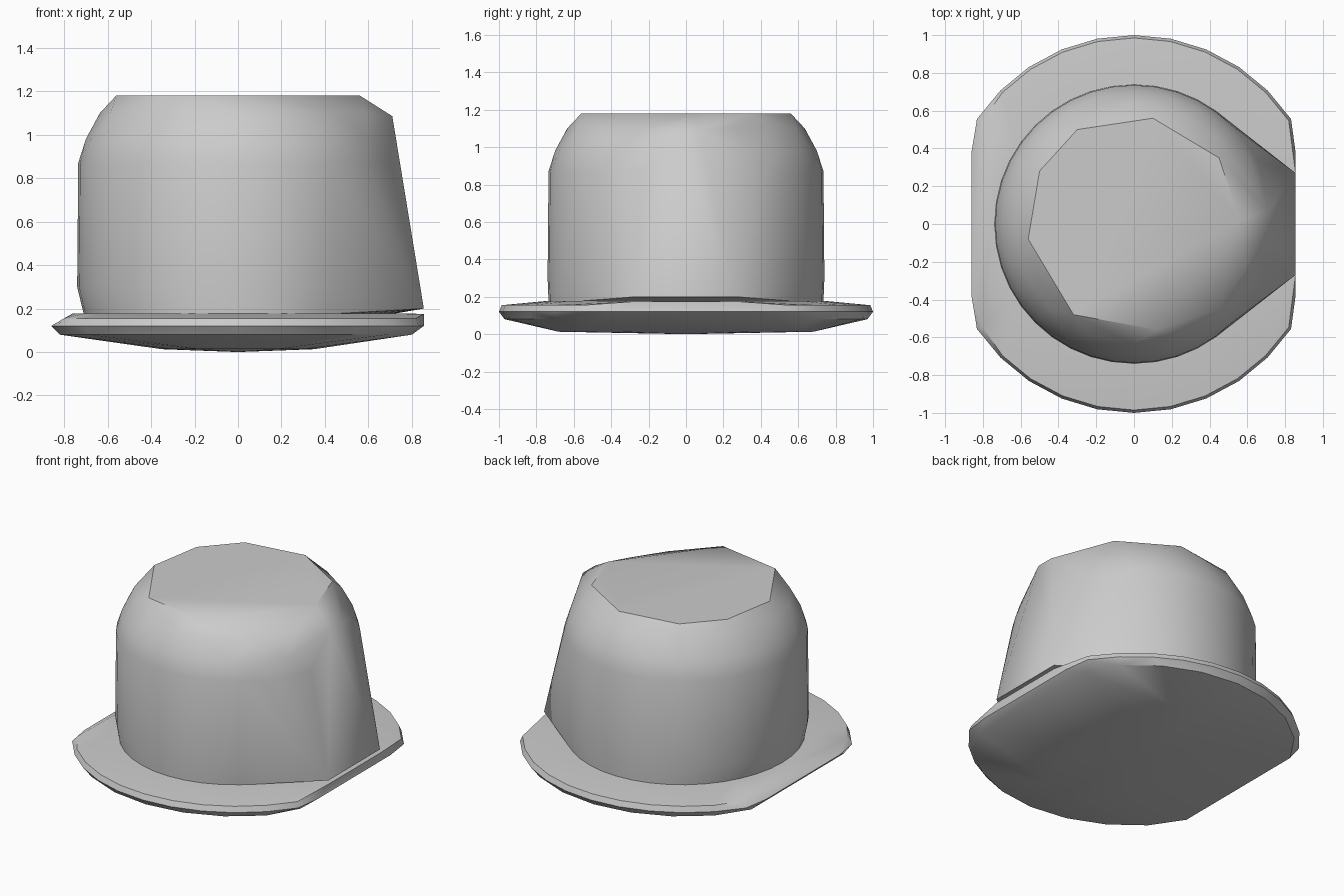
import bpy
import bmesh
from math import sin, cos, tau, radians

old = bpy.data.objects.get("Cube")
if old:
    bpy.data.objects.remove(old, do_unlink=True)

grey = bpy.data.materials.new("plain grey")
grey.use_nodes = True
colour = (0.6, 0.6, 0.6, 1)
grey.diffuse_color = colour
grey.node_tree.nodes["Principled BSDF"].inputs["Base Color"].default_value = colour


def ring(rx, ry, z, sides, left=-9, right=9):
    """Oval ring of points, with x held between two flat sides."""
    pts = []
    for i in range(sides):
        a = tau * i / sides
        pts.append((min(max(rx * cos(a), left), right), ry * sin(a), z))
    return pts


def hull_part(name, points, angle):
    """Closed convex part wrapped around the points."""
    bm = bmesh.new()
    for p in points:
        bm.verts.new(p)
    bmesh.ops.remove_doubles(bm, verts=bm.verts, dist=0.002)
    res = bmesh.ops.convex_hull(bm, input=bm.verts)
    spare = {v for v in res["geom_interior"] + res["geom_unused"]
             if isinstance(v, bmesh.types.BMVert) and not v.link_faces}
    bmesh.ops.delete(bm, geom=list(spare), context="VERTS")
    bmesh.ops.dissolve_limit(bm, angle_limit=radians(0.5), verts=bm.verts, edges=bm.edges)
    bmesh.ops.recalc_face_normals(bm, faces=bm.faces)
    mesh = bpy.data.meshes.new(name)
    bm.to_mesh(mesh)
    bm.free()
    mesh.materials.append(grey)
    obj = bpy.data.objects.new(name, mesh)
    bpy.context.collection.objects.link(obj)
    bpy.ops.object.select_all(action="DESELECT")
    obj.select_set(True)
    bpy.context.view_layer.objects.active = obj
    bpy.ops.object.shade_smooth_by_angle(angle=radians(angle))


# Brim: shallow rounded disc with two straight sides and a slightly bellied base
brim = [(0, 0, 0)]
brim += ring(0.35, 0.68, 0.013, 12)
brim += ring(0.97, 0.97, 0.08, 24, -0.82, 0.80)
brim += ring(1.0, 1.0, 0.12, 32, -0.86, 0.855)
brim += ring(0.985, 0.985, 0.155, 32, -0.80, 0.83)
brim += ring(0.76, 0.74, 0.178, 32)
brim += [(0.855, y, 0.175) for y in (-0.27, 0.27)]
hull_part("brim", brim, 30)

# Crown: rounded drum with a sloping spout-like flat on the left side
crown = ring(0.71, 0.735, 0.175, 40)
crown += ring(0.74, 0.74, 0.3, 40)
crown += ring(0.735, 0.735, 0.87, 40)
crown += ring(0.70, 0.70, 0.98, 24)
crown += ring(0.635, 0.635, 1.1, 16)
crown += [(0.855, y, 0.2) for y in (-0.27, 0.27)]
crown += [(0.71, y, 1.085) for y in (-0.05, 0.07)]
top_outline = [(-0.56, -0.08), (-0.32, -0.48), (0.12, -0.56), (0.56, 0.02),
               (0.45, 0.35), (0.1, 0.56), (-0.3, 0.5), (-0.5, 0.28)]
crown += [(x, y, 1.18) for x, y in top_outline]
hull_part("crown", crown, 30)
